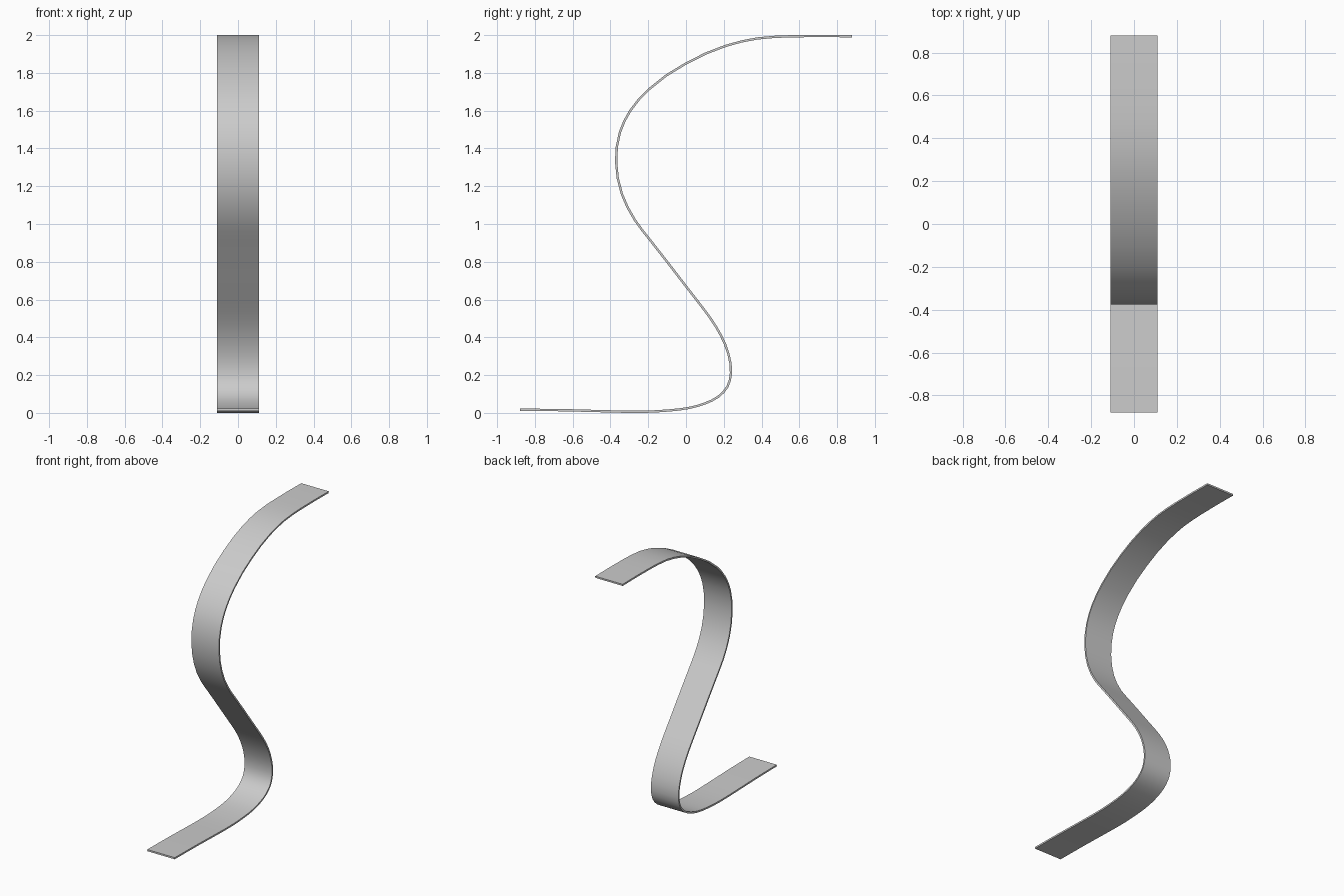
import bpy, bmesh, math
from mathutils import Vector

cube = bpy.data.objects.get("Cube")
if cube:
    bpy.data.objects.remove(cube, do_unlink=True)

HALF_WIDTH = 0.11
HALF_THICK = 0.006
STEPS = 2

# Centre line of the ribbon in side profile (y, z)
profile = [Vector(p) for p in (
    (-0.88, 0.017), (-0.63, 0.014), (-0.4, 0.008), (-0.22, 0.006), (-0.09, 0.013),
    (0.02, 0.027), (0.1, 0.05), (0.17, 0.085), (0.22, 0.14), (0.238, 0.21),
    (0.225, 0.31), (0.185, 0.41), (0.13, 0.5), (0.07, 0.58), (0, 0.67),
    (-0.1, 0.8), (-0.19, 0.915), (-0.27, 1.02), (-0.34, 1.16), (-0.37, 1.33),
    (-0.35, 1.485), (-0.295, 1.6), (-0.2, 1.71), (0, 1.85), (0.21, 1.943),
    (0.375, 1.982), (0.56, 1.994), (0.88, 1.994))]


def smooth_path(points, steps):
    """Catmull-Rom samples through the points, scaled to uneven spacing."""
    def tangent(i):
        if i == 0:
            return (points[1] - points[0]).normalized()
        if i == len(points) - 1:
            return (points[i] - points[i - 1]).normalized()
        before, after = points[i] - points[i - 1], points[i + 1] - points[i]
        blend = before / before.length_squared + after / after.length_squared
        return blend.normalized()

    path = []
    for i in range(len(points) - 1):
        a, b = points[i], points[i + 1]
        reach = (b - a).length / 3
        c, d = a + tangent(i) * reach, b - tangent(i + 1) * reach
        for s in range(steps):
            t = s / steps
            u = 1 - t
            path.append(a * u**3 + c * 3 * u * u * t + d * 3 * u * t * t + b * t**3)
    return path + [points[-1]]


# Ribbon: a thin rectangular section swept along the path
path = smooth_path(profile, STEPS)
bm = bmesh.new()
rings = []
for i, p in enumerate(path):
    along = (path[min(i + 1, len(path) - 1)] - path[max(i - 1, 0)]).normalized()
    normal = Vector((-along.y, along.x)) * HALF_THICK
    ring = []
    for side, face in ((-1, -1), (1, -1), (1, 1), (-1, 1)):
        q = p + normal * face
        ring.append(bm.verts.new((side * HALF_WIDTH, q.x, q.y)))
    rings.append(ring)
for a, b in zip(rings, rings[1:]):
    for k in range(4):
        n = (k + 1) % 4
        bm.faces.new((a[k], a[n], b[n], b[k]))
bm.faces.new(rings[0])
bm.faces.new(rings[-1])
bmesh.ops.recalc_face_normals(bm, faces=bm.faces[:])

mesh = bpy.data.meshes.new("ribbon")
bm.to_mesh(mesh)
bm.free()
ribbon = bpy.data.objects.new("ribbon", mesh)
bpy.context.collection.objects.link(ribbon)

# Plain grey finish
grey = bpy.data.materials.new("light grey")
grey.use_nodes = True
colour = (0.6, 0.6, 0.6, 1)
grey.diffuse_color = colour
grey.node_tree.nodes["Principled BSDF"].inputs["Base Color"].default_value = colour
mesh.materials.append(grey)

# Smooth faces with crisp long edges
bpy.ops.object.select_all(action="DESELECT")
ribbon.select_set(True)
bpy.context.view_layer.objects.active = ribbon
bpy.ops.object.shade_smooth_by_angle(angle=math.radians(40))
